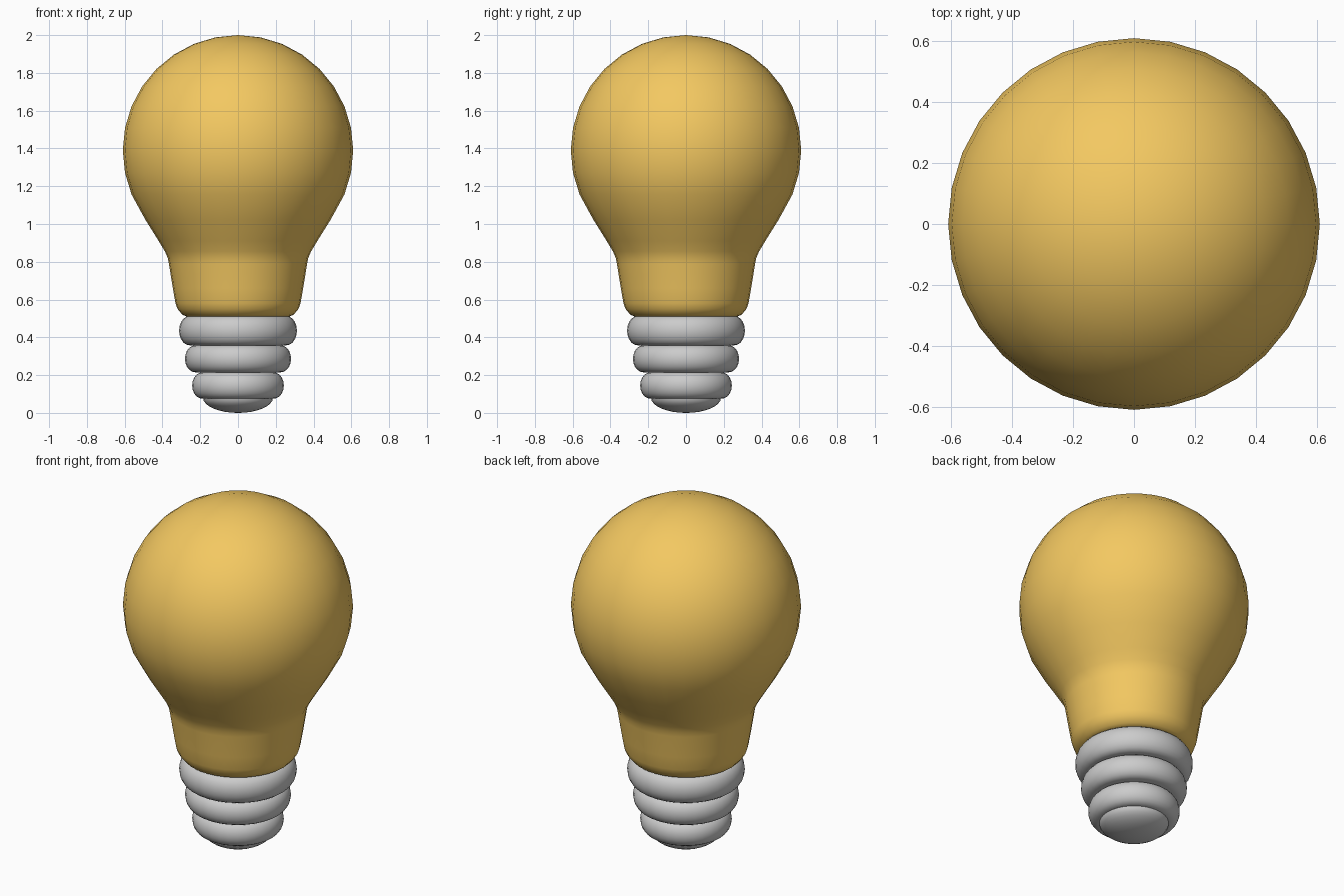
import bpy, bmesh
from math import sin, cos, pi, radians

if "Cube" in bpy.data.objects:
    bpy.data.objects.remove(bpy.data.objects["Cube"])

SEG = 32


def lathe(name, profile, color=None, angle=50):
    """Revolve an (r, z) profile, listed bottom to top, about the z axis."""
    bm = bmesh.new()
    loops = []
    for r, z in profile:
        if r < 1e-5:
            loops.append([bm.verts.new((0, 0, z))])
        else:
            loops.append([bm.verts.new((r * cos(2 * pi * i / SEG), r * sin(2 * pi * i / SEG), z))
                          for i in range(SEG)])
    for a, b in zip(loops, loops[1:]):
        for i in range(SEG):
            j = (i + 1) % SEG
            corners = [a[i % len(a)], a[j % len(a)], b[j % len(b)], b[i % len(b)]]
            bm.faces.new(list(dict.fromkeys(corners)))
    bmesh.ops.recalc_face_normals(bm, faces=bm.faces)
    mesh = bpy.data.meshes.new(name)
    bm.to_mesh(mesh)
    bm.free()
    obj = bpy.data.objects.new(name, mesh)
    bpy.context.collection.objects.link(obj)
    if color:
        mat = bpy.data.materials.new(name + "_color")
        mat.diffuse_color = color
        mat.use_nodes = True
        mat.node_tree.nodes["Principled BSDF"].inputs["Base Color"].default_value = mat.diffuse_color
        mesh.materials.append(mat)
    bpy.ops.object.select_all(action='DESELECT')
    bpy.context.view_layer.objects.active = obj
    obj.select_set(True)
    bpy.ops.object.shade_smooth_by_angle(angle=radians(angle))
    return obj


# Glass bulb: flared neck running into a 16-ring sphere
neck = [(0, 0.51), (0.27, 0.51), (0.295, 0.52), (0.32, 0.55), (0.331, 0.58), (0.345, 0.66),
        (0.366, 0.79), (0.372, 0.82), (0.387, 0.855), (0.42, 0.91), (0.49, 1.022)]
ball = [(0.61 * cos(a), 1.39 + 0.61 * sin(a))
        for a in (pi / 16 * k for k in range(-2, 9))]
lathe("glass_bulb", neck + ball, (0.9, 0.58, 0.12, 1))

# Screw base: three stacked rounded rings
for name, radius, z0, z1 in (("lower_ring", 0.243, 0.075, 0.215),
                             ("middle_ring", 0.281, 0.215, 0.358),
                             ("upper_ring", 0.312, 0.358, 0.513)):
    mid, half, bulge = (z0 + z1) / 2, (z1 - z0) / 2, 0.055
    side = [(radius - bulge + bulge * cos(a), mid + half * sin(a))
            for a in (pi / 10 * k for k in range(-5, 6))]
    lathe(name, [(0, z0)] + side + [(0, z1)], angle=60)

# Contact tip: shallow dome at the bottom
tip = [(0.185 * sin(a), 0.08 - 0.08 * cos(a)) for a in (pi / 16 * k for k in range(9))]
lathe("contact_tip", tip + [(0, 0.08)])
